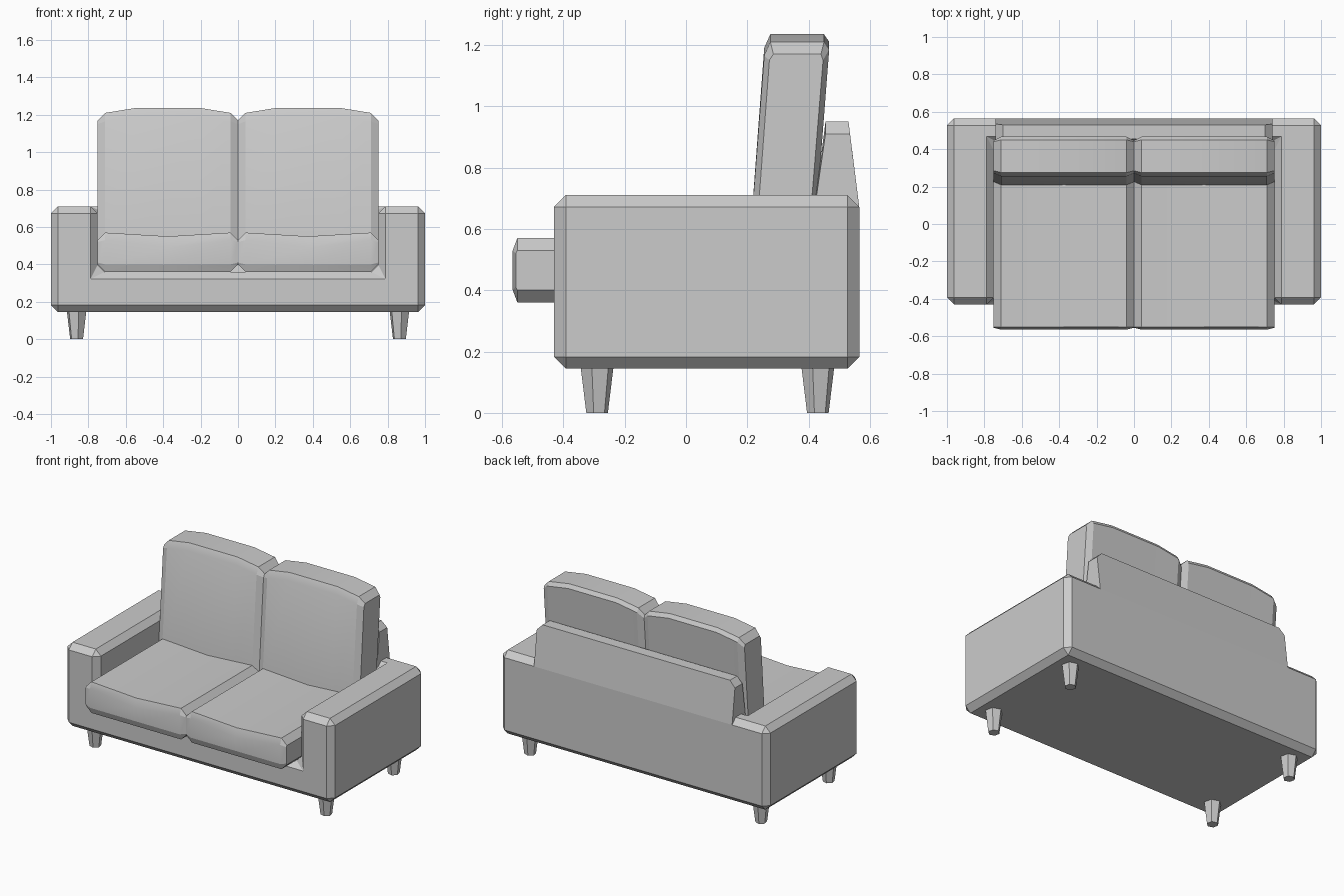
import bpy, bmesh, math
from mathutils import Matrix, Vector

cube = bpy.data.objects.get("Cube")
if cube:
    bpy.data.objects.remove(cube, do_unlink=True)

fabric = bpy.data.materials.new("grey_fabric")
fabric.use_nodes = True
GREY = (0.6, 0.6, 0.6, 1)
fabric.diffuse_color = GREY
fabric.node_tree.nodes["Principled BSDF"].inputs["Base Color"].default_value = GREY


def finish(name, bm):
    bmesh.ops.recalc_face_normals(bm, faces=bm.faces)
    mesh = bpy.data.meshes.new(name)
    bm.to_mesh(mesh)
    bm.free()
    mesh.materials.append(fabric)
    obj = bpy.data.objects.new(name, mesh)
    bpy.context.collection.objects.link(obj)
    return obj


def box(name, low, high):
    low, high = Vector(low), Vector(high)
    bm = bmesh.new()
    bmesh.ops.create_cube(bm, size=1)
    for v in bm.verts:
        v.co = (low + high) / 2 + v.co * (high - low)
    return finish(name, bm)


def loft(name, stations):
    """Skin a row of (x, [(y, z), ...]) cross-sections and cap both ends."""
    bm = bmesh.new()
    rings = [[bm.verts.new((x, y, z)) for y, z in section] for x, section in stations]
    for a, b in zip(rings, rings[1:]):
        for i in range(len(a)):
            j = (i + 1) % len(a)
            bm.faces.new((a[i], a[j], b[j], b[i]))
    bm.faces.new(rings[0])
    bm.faces.new(rings[-1])
    return finish(name, bm)


def mirrored(center, half):
    """Mirror (offset, section) stations about the centre of a part."""
    left = [(center - x, s) for x, s in half]
    right = [(center + x, s) for x, s in reversed(half) if x > 0]
    return left + right


def activate(obj):
    bpy.ops.object.select_all(action="DESELECT")
    obj.select_set(True)
    bpy.context.view_layer.objects.active = obj


# Frame: block with the seat space cut out, all edges chamfered
frame = box("frame", (-1, -0.43, 0.145), (1, 0.565, 0.71))
cutter = box("seat_cutter", (-0.75, -0.6, 0.36), (0.75, 0.43, 0.9))
cutter.hide_render = True
cut = frame.modifiers.new("seat_space", "BOOLEAN")
cut.operation, cut.solver, cut.object = "DIFFERENCE", "EXACT", cutter
bevel = frame.modifiers.new("chamfer", "BEVEL")
bevel.width, bevel.segments = 0.038, 1
activate(frame)
for modifier in ("seat_space", "chamfer"):
    bpy.ops.object.modifier_apply(modifier=modifier)
bpy.data.objects.remove(cutter, do_unlink=True)


# Backrest: leaning panel with clipped top corners
def back_section(top, rear):
    return [(0.41, 0.6), (0.565, 0.6), (0.565, 0.672), (rear, top), (0.455, top)]


loft("backrest", mirrored(0, [(0.74, back_section(0.91, 0.535)),
                              (0.70, back_section(0.95, 0.53))]))


# Seat cushions: sagging top, chamfered rim
def seat_section(top, lip):
    return [(-0.55, 0.36), (-0.565, 0.40), (-0.565, lip), (-0.55, top),
            (0.3, top), (0.3, 0.36)]


seat_end = [(-0.55, 0.40), (-0.555, 0.41), (-0.555, 0.52), (-0.55, 0.53),
            (0.3, 0.53), (0.3, 0.40)]
seat_half = [(0.375, seat_end), (0.335, seat_section(0.57, 0.53)),
             (0, seat_section(0.55, 0.49))]


# Back cushions: reclined, with an arched top
def rest_section(top, lip):
    return [(0.20, 0.45), (0.255, lip), (0.275, top), (0.45, top),
            (0.467, lip + 0.02), (0.41, 0.45)]


rest_end = [(0.22, 0.45), (0.272, 1.15), (0.285, 1.17), (0.44, 1.17),
            (0.447, 1.15), (0.39, 0.45)]
rest_half = [(0.375, rest_end), (0.335, rest_section(1.21, 1.165)),
             (0.18, rest_section(1.235, 1.19))]

for side, sign in (("right", -1), ("left", 1)):
    for part, half in (("seat_cushion", seat_half), ("back_cushion", rest_half)):
        cushion = loft(f"{side}_{part}", mirrored(sign * 0.375, half))
        activate(cushion)
        bpy.ops.object.shade_smooth_by_angle(angle=math.radians(20))

# Legs: tapered six-sided pegs
for side, x in (("right", -0.863), ("left", 0.863)):
    for end, y in (("front", -0.29), ("back", 0.43)):
        bm = bmesh.new()
        bmesh.ops.create_cone(bm, cap_ends=True, segments=6, radius1=0.036,
                              radius2=0.056, depth=0.16,
                              matrix=Matrix.Translation((x, y, 0.08))
                              @ Matrix.Rotation(math.radians(12), 4, "Z"))
        finish(f"{side}_{end}_leg", bm)
